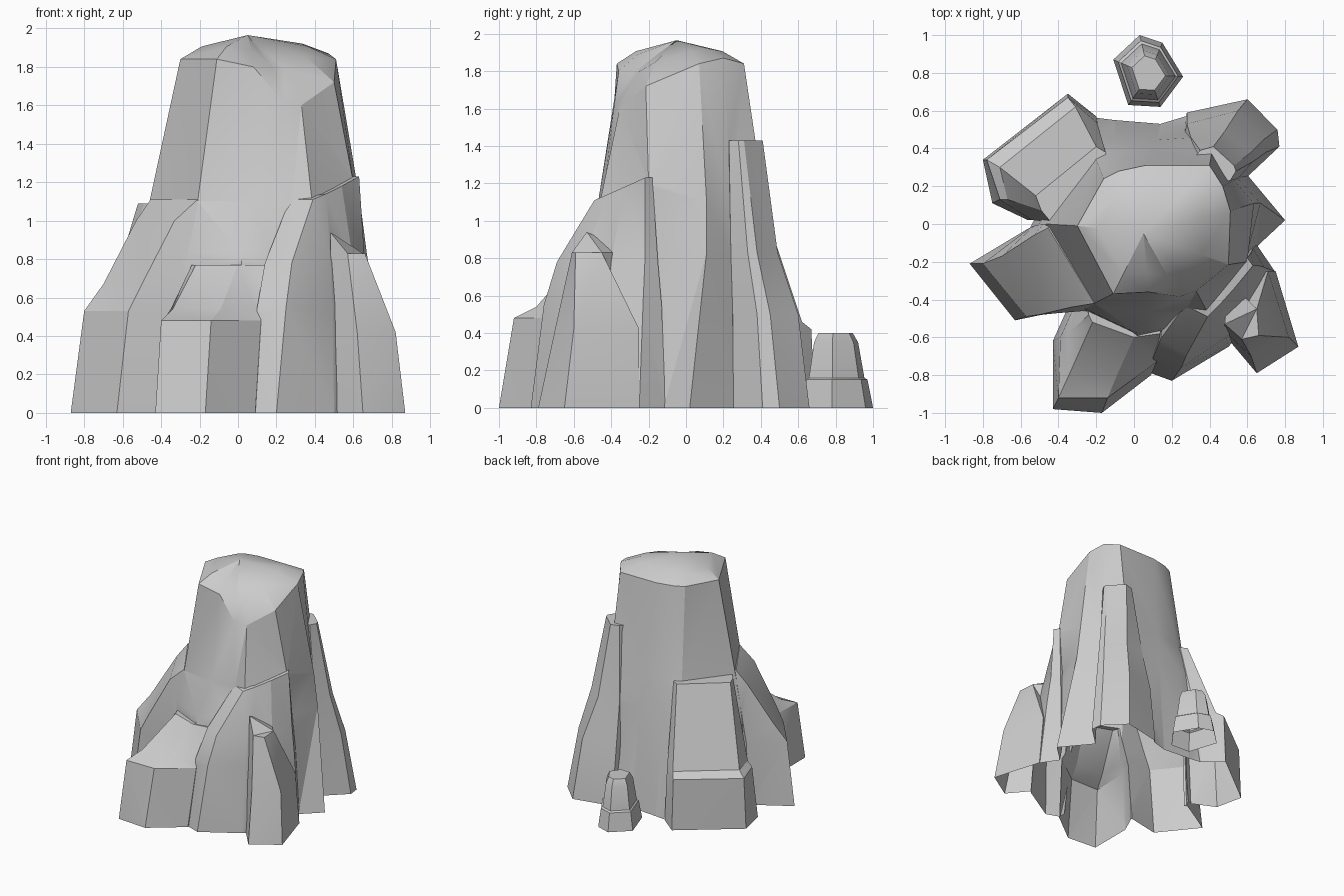
import bpy, bmesh
from mathutils import Vector

if "Cube" in bpy.data.objects:
    bpy.data.objects.remove(bpy.data.objects["Cube"])


def loft(name, rings, anchor=None, peak=None, sink=0.1):
    """Closed solid through rings [(z, points)]; a point may carry its own z.
    The anchor is a shared inner point that buries the back of a part in the tower."""
    bm = bmesh.new()
    rows = [[Vector((*p[:2], p[2] if len(p) > 2 else z)) for p in pts + ([anchor] if anchor else [])]
            for z, pts in rings]
    rows.insert(0, [v - Vector((0, 0, sink)) for v in rows[0]])
    if peak:
        tip = Vector(peak)
        rows.append([Vector((*v.lerp(tip, 0.32).xy, v.z + (tip.z - v.z) * 0.53)) for v in rows[-1]])
    vs = [[bm.verts.new(v) for v in row] for row in rows]
    n = len(vs[0])
    for a, b in zip(vs, vs[1:]):
        for i in range(n):
            j = (i + 1) % n
            bm.faces.new((a[i], a[j], b[j], b[i]))
    bm.faces.new(vs[0][::-1])
    if peak:
        t = bm.verts.new(peak)
        for i in range(n):
            bm.faces.new((vs[-1][i], vs[-1][(i + 1) % n], t))
    else:
        bm.faces.new(vs[-1])
    bmesh.ops.triangulate(bm, faces=bm.faces[:])
    bmesh.ops.recalc_face_normals(bm, faces=bm.faces[:])
    me = bpy.data.meshes.new(name)
    bm.to_mesh(me)
    bm.free()
    ob = bpy.data.objects.new(name, me)
    bpy.context.collection.objects.link(ob)
    return ob


# Central tower with a chipped front-right face and a slanted crown
tower = loft("rock_tower", [
    (0, [(-.55, -.02), (-.36, -.46), (0, -.75), (.36, -.64), (.46, -.60), (.65, -.12), (.80, .02),
         (.60, .26), (.44, .62), (.14, .53), (-.10, .55), (-.26, .57)]),
    (.83, [(-.51, -.01), (-.28, -.44), (.02, -.58), (.31, -.52), (.41, -.51), (.60, -.15), (.67, .11),
           (.55, .24), (.42, .465), (.12, .445), (-.10, .44), (-.22, .42)]),
    (1.1, [(-.46, 0), (-.21, -.42), (.08, -.47), (.28, -.445), (.385, -.46), (.60, -.20, 1.2), (.635, .11),
           (.53, .23), (.42, .42), (.10, .40), (-.12, .38), (-.20, .34)]),
    (1.84, [(-.30, -.01), (-.11, -.37), (.08, -.36, 1.80), (.24, -.385, 1.61), (.33, -.355, 1.60),
            (.50, -.215, 1.72), (.51, .07), (.47, .20, 1.87), (.40, .31), (.06, .31), (-.08, .28),
            (-.16, .24)]),
], peak=(.05, -.05, 1.965))

# Two-step slab at the back left
slab = loft("back_left_slab", [
    (0, [(-.20, .57), (-.35, .69), (-.80, .34), (-.75, .11), (-.56, .02)]),
    (.42, [(-.20, .54), (-.35, .67), (-.78, .34), (-.71, .13), (-.54, .02)]),
    (.46, [(-.19, .52), (-.31, .62), (-.71, .30), (-.67, .13), (-.53, .02)]),
    (1.09, [(-.15, .38), (-.20, .41), (-.52, .15), (-.49, .07), (-.44, .01)]),
], anchor=(-.1, .2), sink=.12)

# Broad flare on the left
flare = loft("left_flare", [
    (0, [(-.57, -.03), (-.87, -.21), (-.63, -.51), (-.34, -.45)]),
    (.53, [(-.55, -.02), (-.80, -.21), (-.57, -.49), (-.30, -.46)]),
    (.67, [(-.53, -.01), (-.70, -.17), (-.50, -.48), (-.26, -.46)]),
    (1.0, [(-.48, .0), (-.53, -.06), (-.33, -.44), (-.20, -.43)]),
    (1.11, [(-.44, .0), (-.455, -.02), (-.21, -.42), (-.18, -.40)]),
], anchor=(-.2, -.15), sink=.14)

# Low sloped step at the front left
step = loft("front_step", [
    (0, [(-.34, -.42), (-.43, -.62), (-.43, -.98), (-.17, -1.0), (.09, -.80)]),
    (.48, [(-.31, -.42), (-.39, -.60), (-.40, -.92), (-.14, -.92), (.12, -.73)]),
    (.54, [(-.29, -.41), (-.35, -.58), (-.34, -.79), (-.09, -.80), (.11, -.70)]),
    (.77, [(-.25, -.40), (-.24, -.48), (-.22, -.52), (.0, -.60), (.14, -.58)]),
], anchor=(.12, -.3), sink=.16)

# Front buttress carrying the slanted ledge
front = loft("front_buttress", [
    (0, [(.09, -.79), (.20, -.83), (.50, -.65), (.70, -.42), (.745, -.25), (.65, -.11)]),
    (.55, [(.10, -.71), (.25, -.76), (.49, -.60), (.63, -.42), (.69, -.23), (.63, -.13)]),
    (.78, [(.14, -.61), (.28, -.69), (.48, -.56), (.60, -.40), (.66, -.22), (.62, -.15)]),
    (1.11, [(.27, -.43), (.39, -.49), (.46, -.42, 1.14), (.54, -.33, 1.18), (.63, -.22, 1.23),
            (.60, -.18, 1.23)]),
], anchor=(.2, -.2), sink=.18)

# Pointed spur at the front right
spur = loft("right_spur", [
    (0, [(.49, -.60), (.65, -.79), (.87, -.65), (.75, -.25)]),
    (.42, [(.48, -.57), (.62, -.70), (.82, -.60), (.71, -.25)]),
    (.83, [(.48, -.53, .94), (.57, -.61), (.66, -.59), (.65, -.45)]),
], anchor=(.5, -.3), sink=.2)

# Tall column at the back right
column = loft("back_right_column", [
    (0, [(.60, .25), (.77, .41), (.76, .50), (.60, .66), (.28, .59)]),
    (.50, [(.57, .25), (.70, .38), (.69, .45), (.55, .60), (.28, .53)]),
    (.83, [(.55, .24), (.63, .33), (.62, .38), (.48, .49), (.30, .46)]),
    (1.43, [(.51, .23), (.54, .28), (.53, .31), (.42, .41), (.35, .39)]),
], anchor=(.2, .2), sink=.22)

# Small two-tier stone behind: one outline shrunk level by level
outline = [(-.05, .21), (-.19, .08), (-.11, -.16), (.06, -.17), (.18, -.01), (.07, .17)]
stone = loft("small_stone", [(z, [(.08 + x * s, .79 + y * s) for x, y in outline])
                             for z, s in ((0, 1), (.15, .86), (.16, .78), (.35, .62), (.40, .48))])

# Fuse the big rock into one shell
bpy.context.view_layer.objects.active = tower
for part in (slab, flare, step, front, spur, column):
    m = tower.modifiers.new("fuse", 'BOOLEAN')
    m.operation, m.solver, m.object = 'UNION', 'EXACT', part
    bpy.ops.object.modifier_apply(modifier=m.name)
    bpy.data.objects.remove(part, do_unlink=True)

# Trim to the ground (open underneath) and shade
for ob in (tower, stone):
    bm = bmesh.new()
    bm.from_mesh(ob.data)
    bmesh.ops.bisect_plane(bm, geom=bm.verts[:] + bm.edges[:] + bm.faces[:], plane_co=(0, 0, 0),
                           plane_no=(0, 0, 1), clear_inner=True)
    bm.to_mesh(ob.data)
    bm.free()
    bpy.ops.object.select_all(action='DESELECT')
    ob.select_set(True)
    bpy.context.view_layer.objects.active = ob
    bpy.ops.object.shade_smooth_by_angle(angle=0.45)
